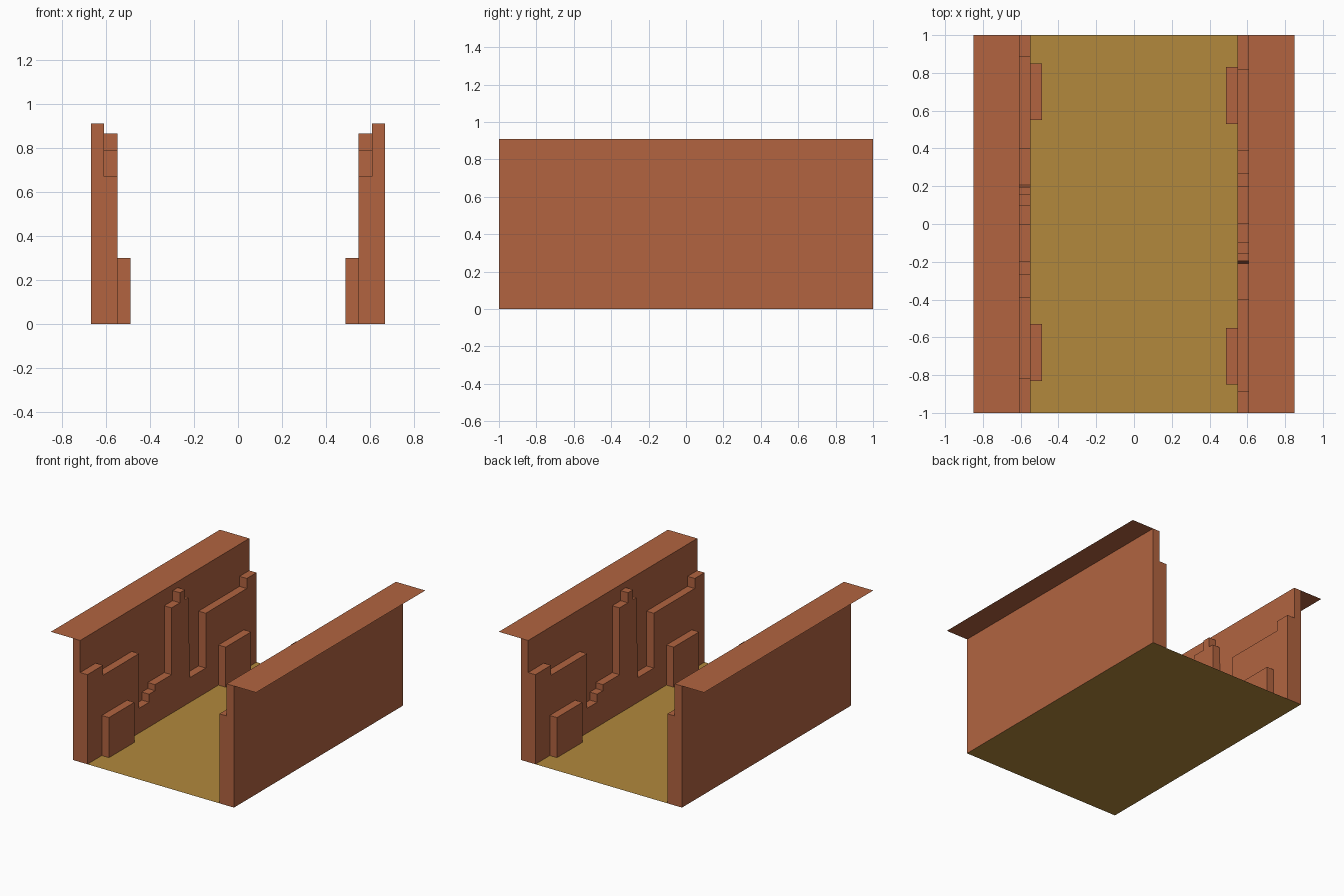
import bpy, bmesh, math

if "Cube" in bpy.data.objects:
    bpy.data.objects.remove(bpy.data.objects["Cube"])

RIM, OUT, WALL, LEDGE, BLOCK = -0.85, -0.667, -0.607, -0.547, -0.487
TOP = 0.91


def material(name, color):
    m = bpy.data.materials.new(name)
    m.diffuse_color = (*color, 1)
    m.use_nodes = True
    m.node_tree.nodes["Principled BSDF"].inputs["Base Color"].default_value = m.diffuse_color
    return m


CLAY = material("red_clay", (0.445, 0.127, 0.051))
SAND = material("sand", (0.445, 0.25, 0.045))


def build(name, polys, mat, recalc=True):
    """Mesh object from polygons given as point lists, welded together."""
    bm = bmesh.new()
    for p in polys:
        bm.faces.new([bm.verts.new(c) for c in p])
    bmesh.ops.remove_doubles(bm, verts=bm.verts, dist=1e-5)
    if recalc:
        bmesh.ops.recalc_face_normals(bm, faces=bm.faces)
    me = bpy.data.meshes.new(name)
    bm.to_mesh(me)
    bm.free()
    me.materials.append(mat)
    ob = bpy.data.objects.new(name, me)
    bpy.context.collection.objects.link(ob)
    return ob


def rotated_twin(ob, name):
    """The opposite side is the same part turned half a circle."""
    twin = ob.copy()
    twin.name = name
    twin.rotation_euler.z = math.pi
    bpy.context.collection.objects.link(twin)


def quad(x0, x1, y0, y1, z):
    return [(x0, y0, z), (x1, y0, z), (x1, y1, z), (x0, y1, z)]


# canyon floor
build("floor", [quad(OUT, -OUT, -1, 1, 0)], SAND, False)

# flat ground strip along the top of each wall
rim = build("left_rim", [quad(RIM, WALL, -1, 1, TOP)], CLAY, False)
rotated_twin(rim, "right_rim")

# wall with a stepped rock ledge: (y, z) skyline of the ledge
skyline = [(-1, .67), (-.815, .67), (-.815, .595), (-.39, .595), (-.39, .185),
           (-.27, .185), (-.27, .245), (-.2, .245), (-.2, .29), (-.005, .29),
           (-.005, .79), (.095, .79), (.095, .865), (.155, .865), (.155, .79),
           (.195, .79), (.212, .185), (.4, .185), (.4, .595), (.885, .595),
           (.885, .67), (1, .67)]
polys = [
    [(LEDGE, -1, 0), (LEDGE, 1, 0)] + [(LEDGE, y, z) for y, z in reversed(skyline)],
    [(WALL, y, z) for y, z in skyline] + [(WALL, 1, TOP), (WALL, -1, TOP)],
    [(OUT, -1, 0), (OUT, -1, TOP), (OUT, 1, TOP), (OUT, 1, 0)],
]
for (ya, za), (yb, zb) in zip(skyline, skyline[1:]):
    polys.append([(WALL, ya, za), (LEDGE, ya, za), (LEDGE, yb, zb), (WALL, yb, zb)])
for y in (-1, 1):
    polys.append([(OUT, y, 0), (LEDGE, y, 0), (LEDGE, y, .67),
                  (WALL, y, .67), (WALL, y, TOP), (OUT, y, TOP)])
wall = build("left_wall", polys, CLAY)
rotated_twin(wall, "right_wall")

# low rock blocks against the ledge (open where they meet ledge and floor)
for place, y0, y1 in (("front", -.83, -.53), ("back", .55, .85)):
    h = 0.3
    block = build(f"left_{place}_block", [
        quad(LEDGE, BLOCK, y0, y1, h),
        [(BLOCK, y0, 0), (BLOCK, y1, 0), (BLOCK, y1, h), (BLOCK, y0, h)],
        [(LEDGE, y0, 0), (BLOCK, y0, 0), (BLOCK, y0, h), (LEDGE, y0, h)],
        [(BLOCK, y1, 0), (LEDGE, y1, 0), (LEDGE, y1, h), (BLOCK, y1, h)],
    ], CLAY, False)
    rotated_twin(block, f"right_{'back' if place == 'front' else 'front'}_block")
